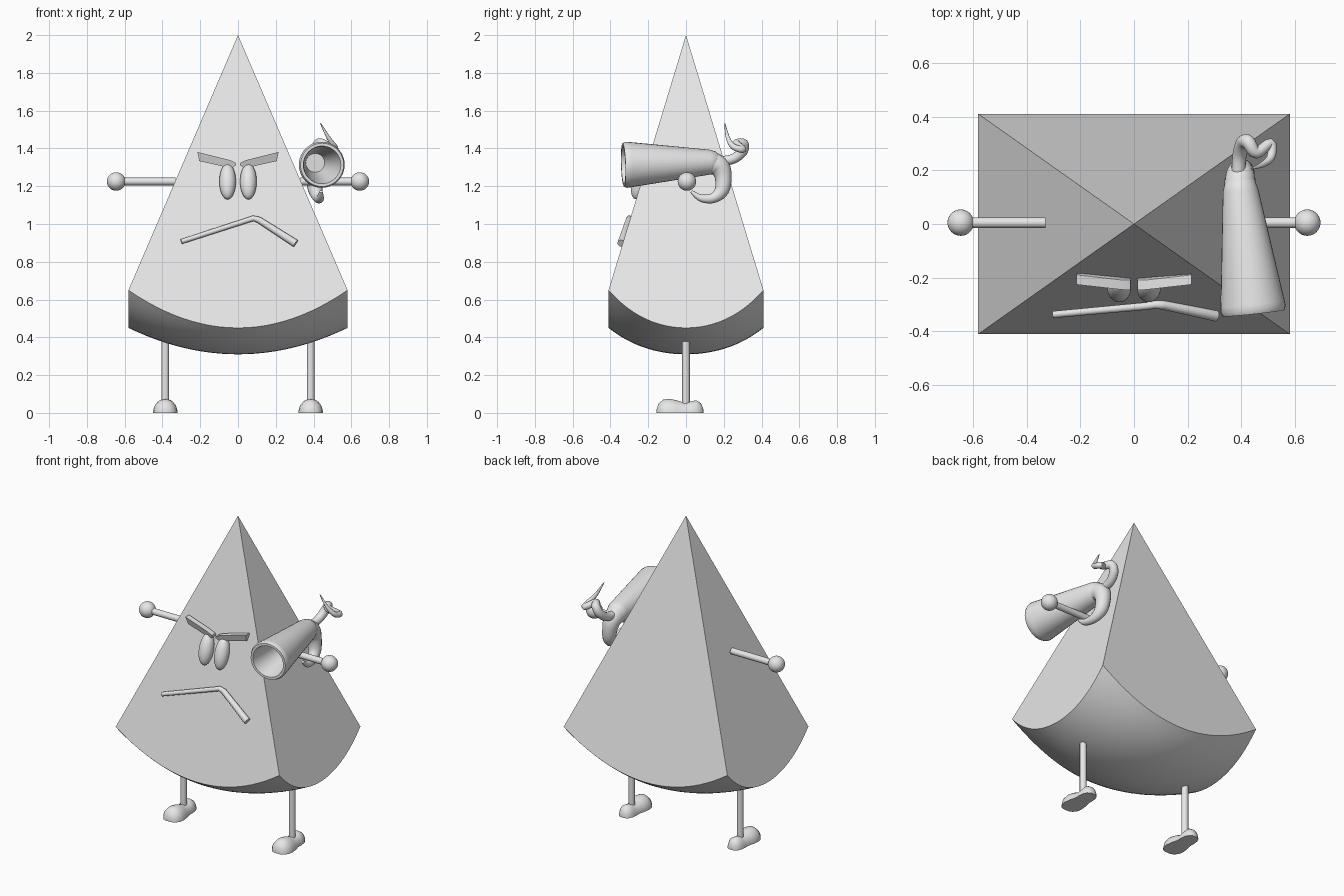
import bpy, bmesh, math
from mathutils import Vector, Matrix

if "Cube" in bpy.data.objects:
    bpy.data.objects.remove(bpy.data.objects["Cube"], do_unlink=True)

grey = bpy.data.materials.new("light grey")
grey.use_nodes = True
grey.diffuse_color = (0.8, 0.8, 0.8, 1)
grey.node_tree.nodes["Principled BSDF"].inputs["Base Color"].default_value = (0.8, 0.8, 0.8, 1)


def finish(name, bm, angle=40, clean=True):
    """Turn a bmesh into a named, shaded object."""
    if clean:
        bmesh.ops.recalc_face_normals(bm, faces=bm.faces)
    mesh = bpy.data.meshes.new(name)
    bm.to_mesh(mesh)
    bm.free()
    mesh.materials.append(grey)
    obj = bpy.data.objects.new(name, mesh)
    bpy.context.collection.objects.link(obj)
    bpy.ops.object.select_all(action='DESELECT')
    obj.select_set(True)
    bpy.context.view_layer.objects.active = obj
    bpy.ops.object.shade_smooth_by_angle(angle=math.radians(angle))
    return obj


def ellipsoid(name, centre, radii, tilt=0):
    bm = bmesh.new()
    bmesh.ops.create_uvsphere(bm, u_segments=32, v_segments=16, radius=1)
    m = Matrix.Translation(centre) @ Matrix.Rotation(tilt, 4, 'X') @ Matrix.Diagonal((*radii, 1))
    bmesh.ops.transform(bm, matrix=m, verts=bm.verts)
    return finish(name, bm)


def tube(name, points, radii, sides=16, steps=1):
    """Sweep a round section along a path, smoothed when steps > 1."""
    pts = [Vector(p) for p in points]
    path, sizes = [], []
    for i in range(len(pts) - 1):
        a, b, c, d = pts[max(i - 1, 0)], pts[i], pts[i + 1], pts[min(i + 2, len(pts) - 1)]
        for s in range(steps):
            t = s / steps
            path.append(0.5 * (2 * b + (c - a) * t + (2 * a - 5 * b + 4 * c - d) * t * t
                               + (3 * b - a - 3 * c + d) * t ** 3))
            sizes.append(radii[i] + (radii[i + 1] - radii[i]) * t)
    path.append(pts[-1])
    sizes.append(radii[-1])
    bm = bmesh.new()
    rings = []
    side = None
    for i, p in enumerate(path):
        along = (path[min(i + 1, len(path) - 1)] - path[max(i - 1, 0)]).normalized()
        side = along.orthogonal() if side is None else side - along * side.dot(along)
        side.normalize()
        up = along.cross(side)
        rings.append([bm.verts.new(p + sizes[i] * (side * math.cos(a) + up * math.sin(a)))
                      for a in (math.tau * k / sides for k in range(sides))])
    for r, q in zip(rings, rings[1:]):
        for k in range(sides):
            bm.faces.new((r[k], r[(k + 1) % sides], q[(k + 1) % sides], q[k]))
    bm.faces.new(rings[0][::-1])
    bm.faces.new(rings[-1])
    return finish(name, bm)


# Body: four flat sides rising to a point over a bulging underside
HX, HY, N = 0.58, 0.41, 24
bm = bmesh.new()
grid = []
for j in range(N + 1):
    row = []
    for i in range(N + 1):
        u, v = 2 * i / N - 1, 2 * j / N - 1
        su, sv = u * u, 0.83 * v * v + 0.17 * v ** 4
        row.append(bm.verts.new((HX * u, HY * v, 0.31 + 0.14 * (su + sv) + 0.06 * su * sv)))
    grid.append(row)
for j in range(N):
    for i in range(N):
        bm.faces.new((grid[j][i], grid[j + 1][i], grid[j + 1][i + 1], grid[j][i + 1]))
apex = bm.verts.new((0, 0, 2))
bm.faces.new(grid[0] + [apex])
bm.faces.new(grid[-1][::-1] + [apex])
bm.faces.new([r[0] for r in grid][::-1] + [apex])
bm.faces.new([r[-1] for r in grid] + [apex])
finish("body", bm, 25)

# Arms, hands, legs, feet, eyes and brows on both sides
lean = -math.atan(HY / 1.35)
for s, label in ((1, "left"), (-1, "right")):
    tube(label + "_arm", [(s * 0.33, 0.005, 1.225), (s * 0.62, 0.005, 1.225)], [0.02, 0.02])
    ellipsoid(label + "_hand", (s * 0.645, 0.005, 1.225), (0.049, 0.049, 0.049))
    tube(label + "_leg", [(s * 0.385, 0, 0.03), (s * 0.385, 0, 0.38)], [0.02, 0.02])
    ellipsoid(label + "_eye", (s * 0.055, -0.24, 1.225), (0.044, 0.044, 0.098), lean)

    # Foot: bean shape with a flat sole
    bm = bmesh.new()
    rings = []
    for y, w, h in ((-0.155, 0.02, 0.02), (-0.145, 0.043, 0.05), (-0.12, 0.06, 0.07),
                    (-0.09, 0.065, 0.075), (-0.05, 0.06, 0.067), (-0.01, 0.05, 0.053),
                    (0.025, 0.05, 0.06), (0.055, 0.047, 0.067), (0.08, 0.035, 0.05),
                    (0.092, 0.015, 0.02)):
        rings.append([bm.verts.new((s * 0.385 + w * math.cos(math.pi * k / 14), y,
                                    h * math.sin(math.pi * k / 14))) for k in range(15)])
    for r, q in zip(rings, rings[1:]):
        for k in range(15):
            n = (k + 1) % 15
            bm.faces.new((r[k], r[n], q[n], q[k]))
    bm.faces.new(rings[0])
    bm.faces.new(rings[-1])
    finish(label + "_foot", bm, 50)

    # Brow: slanted block with a tapered inner end
    bm = bmesh.new()
    rings = []
    for x, y, z, h in ((0.21, -0.2, 1.357, 0.024), (0.04, -0.22, 1.317, 0.022),
                       (0.012, -0.225, 1.318, 0.007)):
        rings.append([bm.verts.new((s * (x + 0.2 * dz * h), y + dy * 0.018 - dz * h * 0.3, z + dz * h))
                      for dy, dz in ((-1, -1), (1, -1), (1, 1), (-1, 1))])
    for r, q in zip(rings, rings[1:]):
        for k in range(4):
            n = (k + 1) % 4
            bm.faces.new((r[k], r[n], q[n], q[k]))
    bm.faces.new(rings[0])
    bm.faces.new(rings[-1])
    finish(label + "_brow", bm, 20)

# Frowning mouth
tube("mouth", [(-0.3, -0.337, 0.907), (0.05, -0.305, 1.02), (0.08, -0.3, 1.03),
               (0.11, -0.302, 1.022), (0.305, -0.342, 0.897)], [0.013, 0.014, 0.015, 0.017, 0.021])

# Horn: hollow flared barrel, lathed around its axis and aimed forward
bm = bmesh.new()
profile = [(0, 0.52), (0.03, 0.515), (0.055, 0.495), (0.066, 0.46), (0.12, 0.035), (0.122, 0.015),
           (0.115, 0), (0.1, 0), (0.096, 0.015), (0.05, 0.34), (0, 0.34)]
verts = [bm.verts.new((r, 0, d)) for r, d in profile]
edges = [bm.edges.new(p) for p in zip(verts, verts[1:])]
bmesh.ops.spin(bm, geom=verts + edges, cent=(0, 0, 0), axis=(0, 0, 1), angle=math.tau, steps=32)
bmesh.ops.remove_doubles(bm, verts=bm.verts, dist=0.0005)
axis = Vector((-0.05, 0.47, 0.015))
aim = Matrix.Translation((0.445, -0.332, 1.313)) @ axis.to_track_quat('Z', 'Y').to_matrix().to_4x4()
bmesh.ops.transform(bm, matrix=aim, verts=bm.verts)
finish("horn_barrel", bm, 35)

# Hooked handle below the barrel and curly tail behind it
tube("horn_hook", [(0.395, 0.12, 1.325), (0.395, 0.175, 1.305), (0.4, 0.197, 1.25), (0.41, 0.19, 1.18),
                   (0.425, 0.145, 1.138), (0.435, 0.08, 1.137), (0.44, 0.028, 1.172)],
     [0.062, 0.056, 0.045, 0.039, 0.027, 0.02, 0.008], steps=5)
tube("horn_tail", [(0.388, 0.17, 1.33), (0.392, 0.25, 1.345), (0.405, 0.3, 1.385), (0.425, 0.305, 1.425),
                   (0.455, 0.265, 1.425), (0.508, 0.3, 1.395), (0.51, 0.25, 1.41), (0.48, 0.222, 1.455),
                   (0.436, 0.205, 1.535)],
     [0.026, 0.026, 0.027, 0.026, 0.022, 0.019, 0.016, 0.011, 0.002], steps=5)
